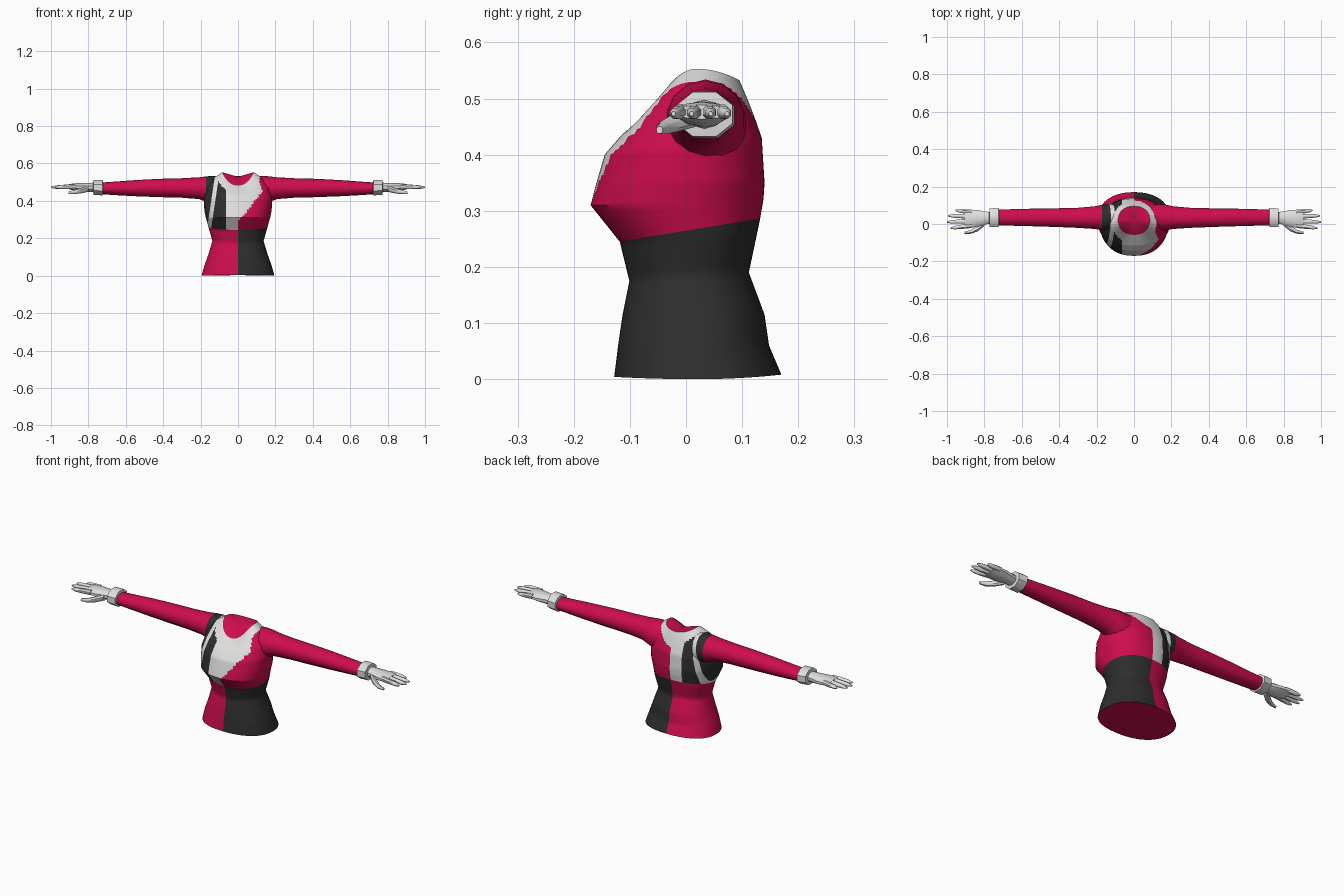
import bpy, bmesh, math
from mathutils import Vector

if "Cube" in bpy.data.objects:
    bpy.data.objects.remove(bpy.data.objects["Cube"])


def material(name, rgb):
    m = bpy.data.materials.new(name)
    m.diffuse_color = (*rgb, 1)
    m.use_nodes = True
    m.node_tree.nodes["Principled BSDF"].inputs["Base Color"].default_value = m.diffuse_color
    return m


RED, BLACK, WHITE = 0, 1, 2
MATS = [material("crimson", (0.62, 0.004, 0.075)),
        material("charcoal", (0.027, 0.027, 0.027)),
        material("off_white", (0.74, 0.74, 0.73))]


def loft(bm, rings, cap_start=True, cap_end=True):
    """Skin a list of equal-length point rings; returns the cap faces."""
    vr = [[bm.verts.new(p) for p in r] for r in rings]
    n = len(vr[0])
    for a, b in zip(vr, vr[1:]):
        for i in range(n):
            j = (i + 1) % n
            bm.faces.new((a[i], a[j], b[j], b[i]))
    caps = []
    for use, r in ((cap_start, vr[0]), (cap_end, vr[-1])):
        if use:
            c = bm.verts.new(sum((v.co for v in r), Vector()) / n)
            caps += [bm.faces.new((r[i], r[(i + 1) % n], c)) for i in range(n)]
    return caps


def finish(bm, name, angle=40):
    bmesh.ops.recalc_face_normals(bm, faces=bm.faces)
    me = bpy.data.meshes.new(name)
    bm.to_mesh(me)
    bm.free()
    for m in MATS:
        me.materials.append(m)
    ob = bpy.data.objects.new(name, me)
    bpy.context.collection.objects.link(ob)
    bpy.ops.object.select_all(action='DESELECT')
    ob.select_set(True)
    bpy.context.view_layer.objects.active = ob
    bpy.ops.object.shade_smooth_by_angle(angle=math.radians(angle))
    return ob


def interp(table, t):
    for (a, u), (b, v) in zip(table, table[1:]):
        if t <= b:
            return u + (v - u) * max(0, (t - a) / (b - a))
    return table[-1][1]


# ---- colour layout of the top ----
BIB = [(0.24, -0.01), (0.30, 0.0), (0.32, 0.03), (0.38, 0.075),
       (0.45, 0.13), (0.50, 0.115)]
SLANT = 0.15


def stripe_x(z):
    return -0.155 + (z - 0.25) * SLANT


def waist_line(y):
    return 0.245 + (y + 0.118) * 0.165


def top_colour(c):
    x, y, z = c
    if z < waist_line(y):
        return RED if x < 0 else BLACK
    if z > 0.44 and (x / 0.118) ** 2 + ((y - 0.01) / 0.115) ** 2 < 1:
        return WHITE                                    # collar
    if x > 0:
        return WHITE if y < 0 and x < interp(BIB, z) else RED
    if x > -0.065 or abs(x - stripe_x(z)) < 0.011:
        return WHITE                                    # bib and stripe
    return BLACK


def cut_lines(bm):
    planes = [((-0.065, 0, 0), (1, 0, 0)),
              ((0, -0.118, 0.245), (0, -0.165, 1)),
              ((stripe_x(0.25) - 0.011, 0, 0.25), (1, 0, -SLANT)),
              ((stripe_x(0.25) + 0.011, 0, 0.25), (1, 0, -SLANT))]
    for co, no in planes:
        bmesh.ops.bisect_plane(bm, geom=bm.verts[:] + bm.edges[:] + bm.faces[:],
                               plane_co=co, plane_no=no, dist=1e-5)


# ---- torso: z at front, side, back; half width; y front, y back ----
ROWS = [(0.004, 0.0, 0.008, 0.195, -0.128, 0.170),
        (0.06, 0.06, 0.06, 0.178, -0.121, 0.148),
        (0.115, 0.115, 0.115, 0.158, -0.113, 0.140),
        (0.175, 0.185, 0.19, 0.137, -0.101, 0.112),
        (0.245, 0.25, 0.28, 0.155, -0.118, 0.131),
        (0.31, 0.31, 0.32, 0.172, -0.170, 0.138),
        (0.345, 0.35, 0.35, 0.180, -0.161, 0.140),
        (0.40, 0.41, 0.43, 0.183, -0.145, 0.135),
        (0.435, 0.475, 0.47, 0.168, -0.115, 0.121),
        (0.46, 0.525, 0.503, 0.128, -0.085, 0.108),
        (0.482, 0.553, 0.533, 0.085, -0.058, 0.095)]
COLS, SUB = 96, 6


def torso_ring(row):
    zf, zs, zb, w, yf, yb = row
    pts = []
    for i in range(COLS):
        a = 2 * math.pi * i / COLS
        c, s = math.cos(a), math.sin(a)
        k = (abs(c) ** 2.25 + abs(s) ** 2.25) ** (-1 / 2.25)
        x, s = w * c * k, s * k
        z = zs + ((zf if s < 0 else zb) - zs) * s * s
        pts.append((x, (yf + yb) / 2 + (yb - yf) / 2 * s, z))
    return pts


rings = []
for a, b in zip(ROWS, ROWS[1:]):
    for k in range(SUB):
        rings.append(torso_ring([u + (v - u) * k / SUB for u, v in zip(a, b)]))
rings.append(torso_ring(ROWS[-1]))
bm = bmesh.new()
caps = loft(bm, rings)
for f in caps:
    f.tag = True
lay = bm.faces.layers.int.new("cap")
for f in bm.faces:
    f[lay] = 1 if f.tag else 0
cut_lines(bm)
for f in bm.faces:
    f.material_index = RED if f[lay] else top_colour(f.calc_center_median())
bm.faces.layers.int.remove(lay)
finish(bm, "torso")


# ---- arms and hands: rings of (x, y, z, ry, rz) ----
def tube_rings(table, side, n):
    return [[(side * x, y + ry * math.cos(2 * math.pi * (i + 0.5) / n),
              z + rz * math.sin(2 * math.pi * (i + 0.5) / n))
             for i in range(n)] for x, y, z, ry, rz in table]


ARM = [(0.09, 0.035, 0.450, 0.070, 0.083), (0.13, 0.035, 0.455, 0.073, 0.079),
       (0.17, 0.035, 0.463, 0.070, 0.068), (0.21, 0.034, 0.468, 0.062, 0.058),
       (0.30, 0.033, 0.469, 0.055, 0.052), (0.42, 0.034, 0.469, 0.051, 0.049),
       (0.55, 0.035, 0.468, 0.048, 0.043), (0.66, 0.035, 0.467, 0.045, 0.036),
       (0.735, 0.035, 0.467, 0.043, 0.031)]
CUFF = [(0.722, 0.035, 0.468, 0.044, 0.033), (0.724, 0.035, 0.470, 0.056, 0.044),
        (0.772, 0.033, 0.472, 0.054, 0.043), (0.774, 0.033, 0.472, 0.034, 0.028)]
PALM = [(0.765, 0.033, 0.472, 0.032, 0.026), (0.80, 0.032, 0.472, 0.037, 0.024),
        (0.84, 0.030, 0.473, 0.048, 0.022), (0.88, 0.028, 0.475, 0.051, 0.019),
        (0.905, 0.028, 0.476, 0.048, 0.013)]
THUMB = [(0.80, 0.008, 0.465, 0.020, 0.017), (0.835, -0.022, 0.455, 0.018, 0.015),
         (0.87, -0.041, 0.448, 0.012, 0.012), (0.905, -0.047, 0.444, 0.006, 0.007)]
# root y, tip x, tip y
FINGERS = [("index", -0.009, 0.980, -0.022), ("middle", 0.016, 1.0, 0.010),
           ("ring", 0.041, 0.995, 0.044), ("little", 0.064, 0.955, 0.073)]

for side, label in ((-1, "right"), (1, "left")):
    # sleeve, painted like the top where it meets the shoulder
    bm = bmesh.new()
    loft(bm, tube_rings(ARM, side, 14))
    if side < 0:
        cut_lines(bm)
    for f in bm.faces:
        c = f.calc_center_median()
        f.material_index = top_colour(c) if -0.17 < c.x < 0 else RED
    finish(bm, label + "_sleeve", 50)

    parts = [("cuff", CUFF, 8), ("palm", PALM, 10), ("thumb", THUMB, 8)]
    for name, y0, x1, y1 in FINGERS:
        path = []
        for t, r in ((0, 0.0135), (0.45, 0.0125), (0.8, 0.010), (1, 0.004)):
            path.append((0.87 + (x1 - 0.87) * t, y0 + (y1 - y0) * t,
                         0.477 - 0.004 * t, r, r))
        parts.append((name + "_finger", path, 8))
    for name, table, n in parts:
        bm = bmesh.new()
        loft(bm, tube_rings(table, side, n))
        for f in bm.faces:
            f.material_index = WHITE
        finish(bm, label + "_" + name, 45)
